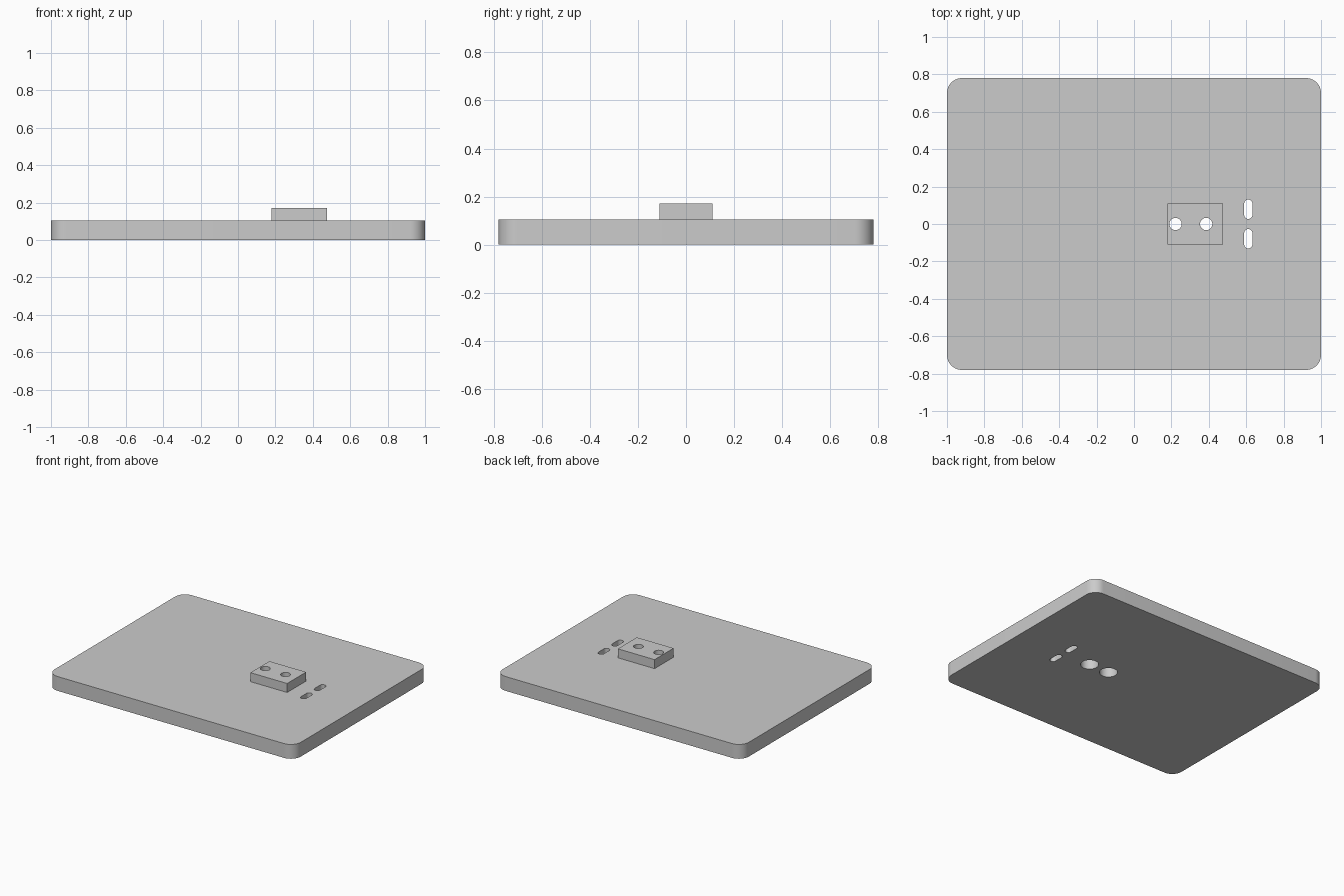
import bpy, bmesh, math

if "Cube" in bpy.data.objects:
    bpy.data.objects.remove(bpy.data.objects["Cube"])

grey = bpy.data.materials.new("light grey")
grey.diffuse_color = (0.6, 0.6, 0.6, 1)
grey.use_nodes = True
grey.node_tree.nodes["Principled BSDF"].inputs["Base Color"].default_value = grey.diffuse_color


def rounded(cx, cy, hx, hy, r, n):
    """Outline of a rounded rectangle (a circle when hx = hy = r)."""
    pts = []
    for i, (sx, sy) in enumerate([(1, 1), (-1, 1), (-1, -1), (1, -1)]):
        for k in range(n + 1):
            a = math.pi / 2 * (i + k / n)
            p = (cx + sx * (hx - r) + r * math.cos(a),
                 cy + sy * (hy - r) + r * math.sin(a))
            if all(math.dist(p, q) > 1e-5 for q in pts):
                pts.append(p)
    return pts


def prism(name, pts, z0, z1):
    """Solid made by extruding an outline from z0 to z1."""
    bm = bmesh.new()
    face = bm.faces.new([bm.verts.new((x, y, z0)) for x, y in pts])
    top = bmesh.ops.extrude_face_region(bm, geom=[face])["geom"]
    bmesh.ops.translate(bm, vec=(0, 0, z1 - z0),
                        verts=[v for v in top if isinstance(v, bmesh.types.BMVert)])
    bmesh.ops.recalc_face_normals(bm, faces=bm.faces)
    me = bpy.data.meshes.new(name)
    bm.to_mesh(me)
    bm.free()
    me.materials.append(grey)
    ob = bpy.data.objects.new(name, me)
    bpy.context.collection.objects.link(ob)
    return ob


def combine(target, other, op):
    """Apply a boolean and discard the helper."""
    mod = target.modifiers.new("bool", "BOOLEAN")
    mod.object, mod.operation, mod.solver = other, op, "EXACT"
    bpy.context.view_layer.objects.active = target
    bpy.ops.object.modifier_apply(modifier=mod.name)
    bpy.data.objects.remove(other, do_unlink=True)


TOP, BLOCK_TOP = 0.105, 0.171

# Base plate with rounded corners and the raised block
plate = prism("base_plate", rounded(0, 0, 1, 0.78, 0.08, 10), 0, TOP)
block = prism("raised_block", [(0.178, -0.11), (0.476, -0.11), (0.476, 0.11), (0.178, 0.11)],
              0.04, BLOCK_TOP)
combine(plate, block, "UNION")

# Screw holes, wide from below and narrow through the block
for x in (0.222, 0.386):
    combine(plate, prism("counterbore", rounded(x, 0, 0.06, 0.06, 0.06, 10), -0.1, TOP - 0.003), "DIFFERENCE")
    combine(plate, prism("screw_hole", rounded(x, 0, 0.033, 0.033, 0.033, 8), 0.05, 0.3), "DIFFERENCE")

# Two slots beside the block
for s in (-1, 1):
    combine(plate, prism("slot", rounded(0.611, s * 0.079, 0.022, 0.052, 0.022, 6), -0.1, 0.3), "DIFFERENCE")

# Smooth the rounded walls, keep edges sharp
bpy.ops.object.select_all(action="DESELECT")
plate.select_set(True)
bpy.context.view_layer.objects.active = plate
bpy.ops.object.shade_smooth_by_angle(angle=math.radians(30))
